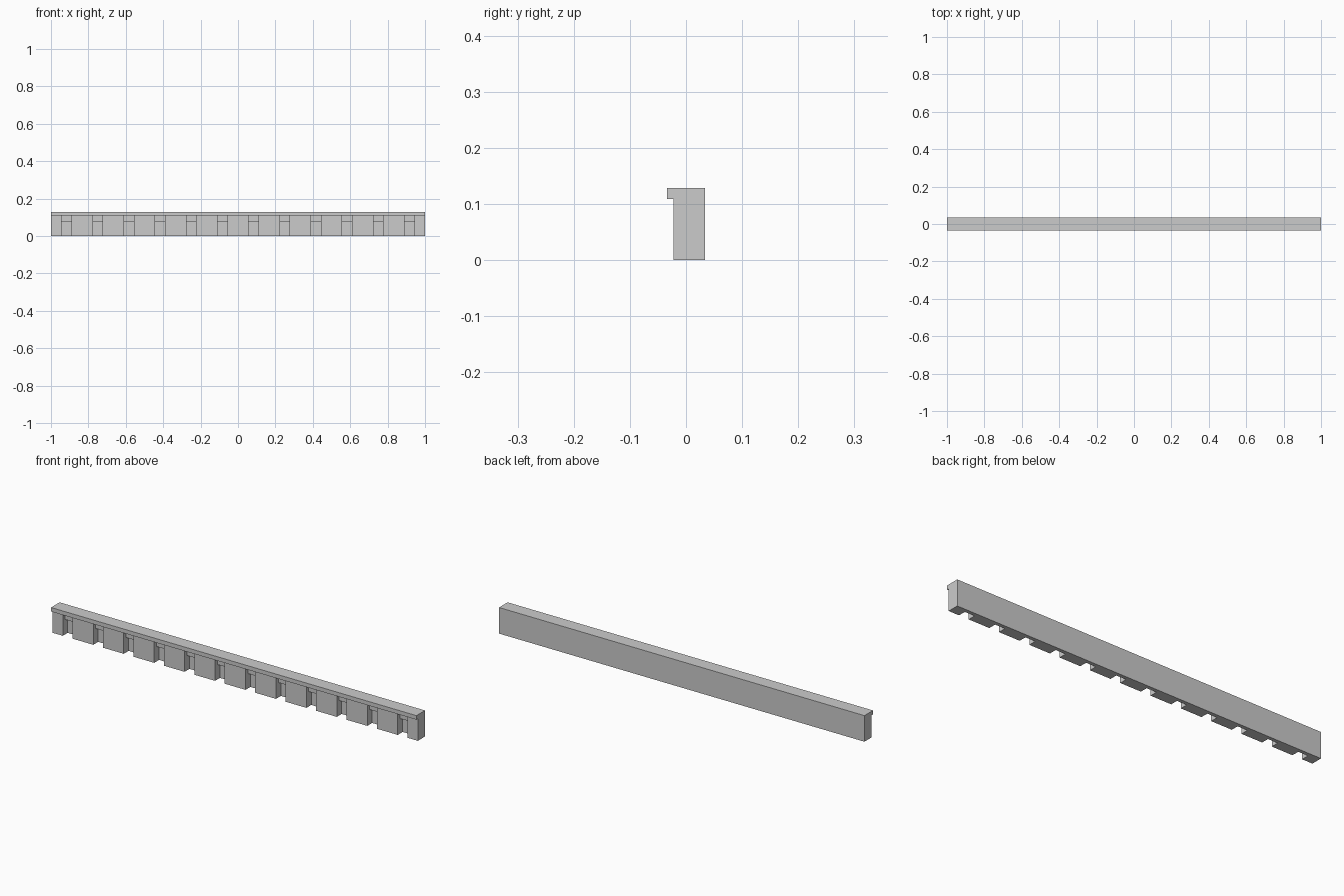
import bpy, bmesh

if "Cube" in bpy.data.objects:
    bpy.data.objects.remove(bpy.data.objects["Cube"])

BAYS = 12
PITCH = 2 / BAYS
GAP = 0.053


def extrude_profile(bm, profile, x0, x1):
    """Closed prism along x from a (y, z) profile."""
    a = [bm.verts.new((x0, y, z)) for y, z in profile]
    b = [bm.verts.new((x1, y, z)) for y, z in profile]
    n = len(profile)
    bm.faces.new(a)
    bm.faces.new(b[::-1])
    for i in range(n):
        j = (i + 1) % n
        bm.faces.new((a[j], a[i], b[i], b[j]))


def make_object(name, bm):
    bmesh.ops.recalc_face_normals(bm, faces=bm.faces)
    mesh = bpy.data.meshes.new(name)
    bm.to_mesh(mesh)
    bm.free()
    obj = bpy.data.objects.new(name, mesh)
    bpy.context.collection.objects.link(obj)
    return obj


# Moulding: full-length body with an overhanging lip on the front
bm = bmesh.new()
extrude_profile(bm, [(0.0335, 0), (0.0335, 0.129), (-0.0335, 0.129),
                     (-0.0335, 0.109), (-0.0225, 0.109), (-0.0225, 0)], -1, 1)
moulding = make_object("dentil_moulding", bm)

# Stepped notches between the teeth: deep below, shallow above
bm = bmesh.new()
for i in range(BAYS):
    x = -1 + PITCH * (i + 0.5)
    extrude_profile(bm, [(-0.05, -0.02), (0.0155, -0.02), (0.0155, 0.074),
                         (-0.0045, 0.074), (-0.0045, 0.109), (-0.05, 0.109)],
                    x - GAP / 2, x + GAP / 2)
cutter = make_object("notch_cutter", bm)

# Cut the notches and drop the cutter
mod = moulding.modifiers.new("notches", 'BOOLEAN')
mod.operation = 'DIFFERENCE'
mod.solver = 'EXACT'
mod.object = cutter
bpy.context.view_layer.objects.active = moulding
bpy.ops.object.modifier_apply(modifier=mod.name)
bpy.data.objects.remove(cutter)
